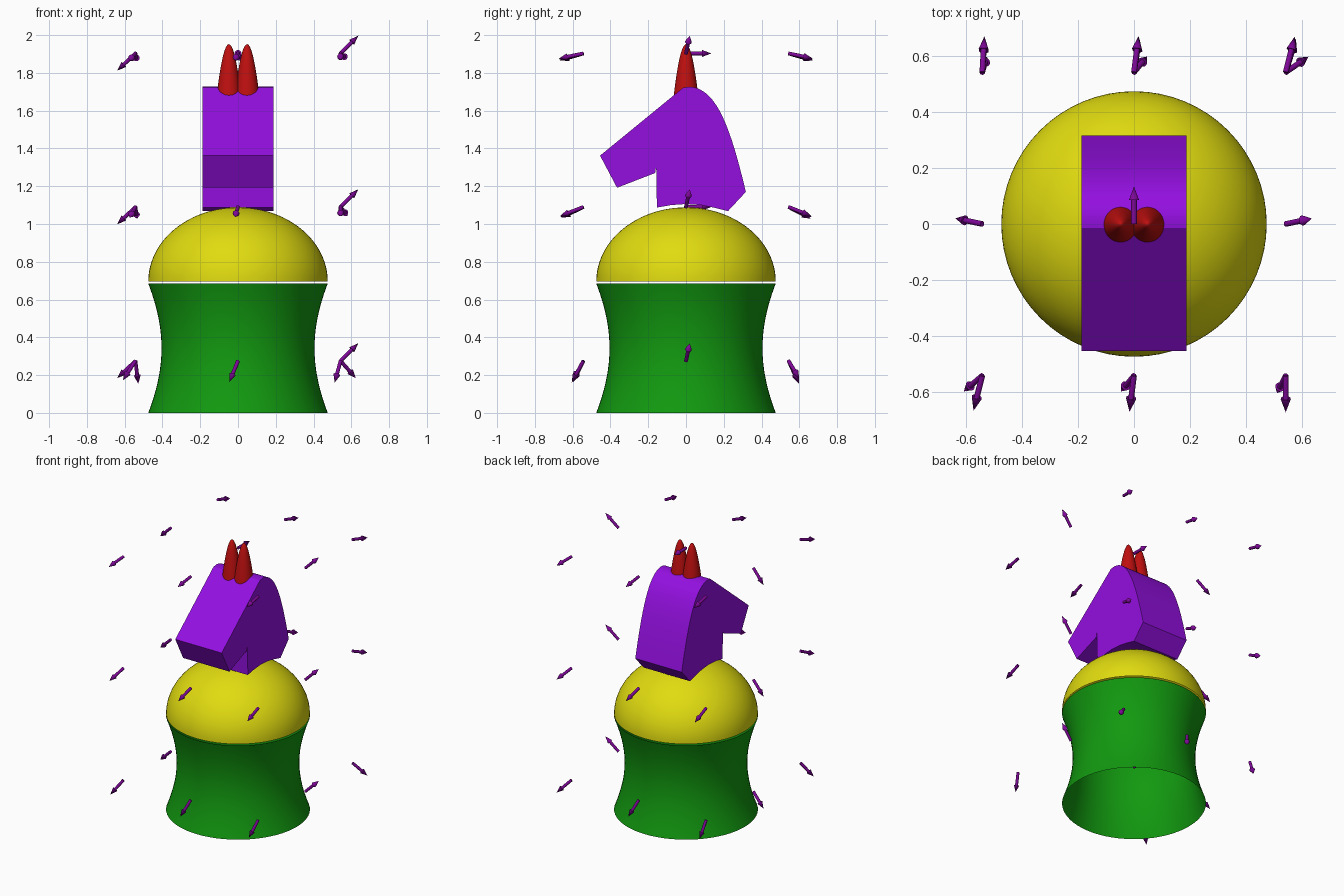
import bpy, bmesh, math
from mathutils import Vector, Matrix

if "Cube" in bpy.data.objects:
    bpy.data.objects.remove(bpy.data.objects["Cube"])


def material(name, rgb):
    """Material from a display colour, converted to linear."""
    m = bpy.data.materials.new(name)
    m.diffuse_color = (*[((c + 0.055) / 1.055)**2.4 if c > 0.04 else c / 12.92 for c in rgb], 1)
    m.use_nodes = True
    m.node_tree.nodes["Principled BSDF"].inputs["Base Color"].default_value = m.diffuse_color
    return m


GREEN = material("green", (0.07, 0.6, 0.06))
YELLOW = material("yellow", (0.88, 0.86, 0.06))
VIOLET = material("violet", (0.58, 0.06, 0.88))
RED = material("red", (0.75, 0.06, 0.06))
PURPLE = material("purple", (0.5, 0.03, 0.6))


def finish(name, bm, mat, angle=30):
    bmesh.ops.recalc_face_normals(bm, faces=bm.faces)
    me = bpy.data.meshes.new(name)
    bm.to_mesh(me)
    bm.free()
    me.materials.append(mat)
    ob = bpy.data.objects.new(name, me)
    bpy.context.collection.objects.link(ob)
    bpy.ops.object.select_all(action='DESELECT')
    ob.select_set(True)
    bpy.context.view_layer.objects.active = ob
    bpy.ops.object.shade_smooth_by_angle(angle=math.radians(angle))
    return ob


def revolve(name, profile, mat, centre=(0, 0, 0), steps=64):
    """Open surface of revolution from (radius, z) points."""
    bm = bmesh.new()
    vs = [bm.verts.new((r, 0, z)) for r, z in profile]
    edges = [bm.edges.new(p) for p in zip(vs, vs[1:])]
    bmesh.ops.spin(bm, geom=vs + edges, cent=(0, 0, 0), axis=(0, 0, 1),
                   angle=math.tau, steps=steps)
    bmesh.ops.remove_doubles(bm, verts=bm.verts, dist=1e-5)
    bmesh.ops.translate(bm, verts=bm.verts, vec=centre)
    return finish(name, bm, mat)


# Waisted open base
N = 24
zs = [0.685 * i / N for i in range(N + 1)]
revolve("base", [(math.sqrt(0.405**2 + 0.525 * (z - 0.3425)**2), z) for z in zs], GREEN)

# Half-ellipsoid dome
quarter = [math.pi / 2 * i / N for i in range(N + 1)]
revolve("dome", [(0.475 * math.cos(t), 0.696 + 0.392 * math.sin(t)) for t in quarter], YELLOW)

# Pair of paraboloid ears
ear = [(0.065 * i / 16, 1.952 - 0.272 * (i / 16)**2) for i in range(17)]
for side, x in (("left", -0.048), ("right", 0.048)):
    revolve(side + "_ear", ear, RED, (x, 0, 0), 40)

# Animal head: side profile (y, z) extruded across x
front = [(-0.015, 1.722), (-0.455, 1.362), (-0.365, 1.192), (-0.163, 1.27),
         (-0.158, 1.313), (-0.154, 1.087), (-0.08, 1.1), (0, 1.106),
         (0.08, 1.1), (0.15, 1.086), (0.222, 1.068), (0.317, 1.17)]
p0, p1, p2, p3 = (Vector(p) for p in ((0.317, 1.17), (0.24, 1.49), (0.168, 1.718), (0.02, 1.727)))
mane = [p0 * (1 - t)**3 + 3 * p1 * t * (1 - t)**2 + 3 * p2 * t * t * (1 - t) + p3 * t**3
        for t in (i / 16 for i in range(1, 17))]
bm = bmesh.new()
face = bm.faces.new([bm.verts.new((-0.187, y, z)) for y, z in front + [tuple(p) for p in mane]])
ext = bmesh.ops.extrude_face_region(bm, geom=[face], use_keep_orig=True)
bmesh.ops.translate(bm, vec=(0.374, 0, 0),
                    verts=[v for v in ext["geom"] if isinstance(v, bmesh.types.BMVert)])
finish("head", bm, VIOLET, 20)


def arrow(name, tail, direction, length=0.134):
    bm = bmesh.new()
    for r1, r2, z0, z1 in ((0.01, 0.01, 0, length - 0.045), (0.018, 0, length - 0.048, length)):
        bmesh.ops.create_cone(bm, cap_ends=True, segments=16, radius1=r1, radius2=r2,
                              depth=z1 - z0, matrix=Matrix.Translation((0, 0, (z0 + z1) / 2)))
    turn = Vector(direction).to_track_quat('Z', 'Y').to_matrix().to_4x4()
    bmesh.ops.transform(bm, matrix=Matrix.Translation(tail) @ turn, verts=bm.verts)
    finish(name, bm, PURPLE, 40)


# 3 x 3 x 3 grid of field arrows: directions for x = -, 0, + in each row
middle = [(-0.095, 0.02, -0.09), (0, 0.13, 0), (0.095, 0.02, 0.095)]
rows = {  # height: (front row, back row)
    0.275: ([(-0.065, -0.055, -0.1), (-0.045, -0.055, -0.11), (-0.03, -0.06, -0.11)],
            [(0.015, 0.055, -0.12), (0.045, 0.055, -0.11), (0.08, 0.055, -0.09)]),
    1.09: ([(-0.03, -0.115, -0.055), (-0.015, -0.115, -0.05), (0, -0.115, -0.045)],
           [(0.008, 0.115, -0.06), (0.018, 0.115, -0.05), (0.035, 0.115, -0.045)]),
    1.903: ([(-0.03, -0.12, -0.035), (-0.015, -0.12, -0.03), (0, -0.12, -0.025)],
            [(0.007, 0.12, -0.035), (0.015, 0.12, -0.03), (0.03, 0.12, -0.025)]),
}
for z, (near, far) in rows.items():
    for y, row in ((-0.543, near), (0, middle), (0.543, far)):
        for x, d in zip((-0.543, 0, 0.543), row):
            arrow("field_arrow", (x, y, z), d)
